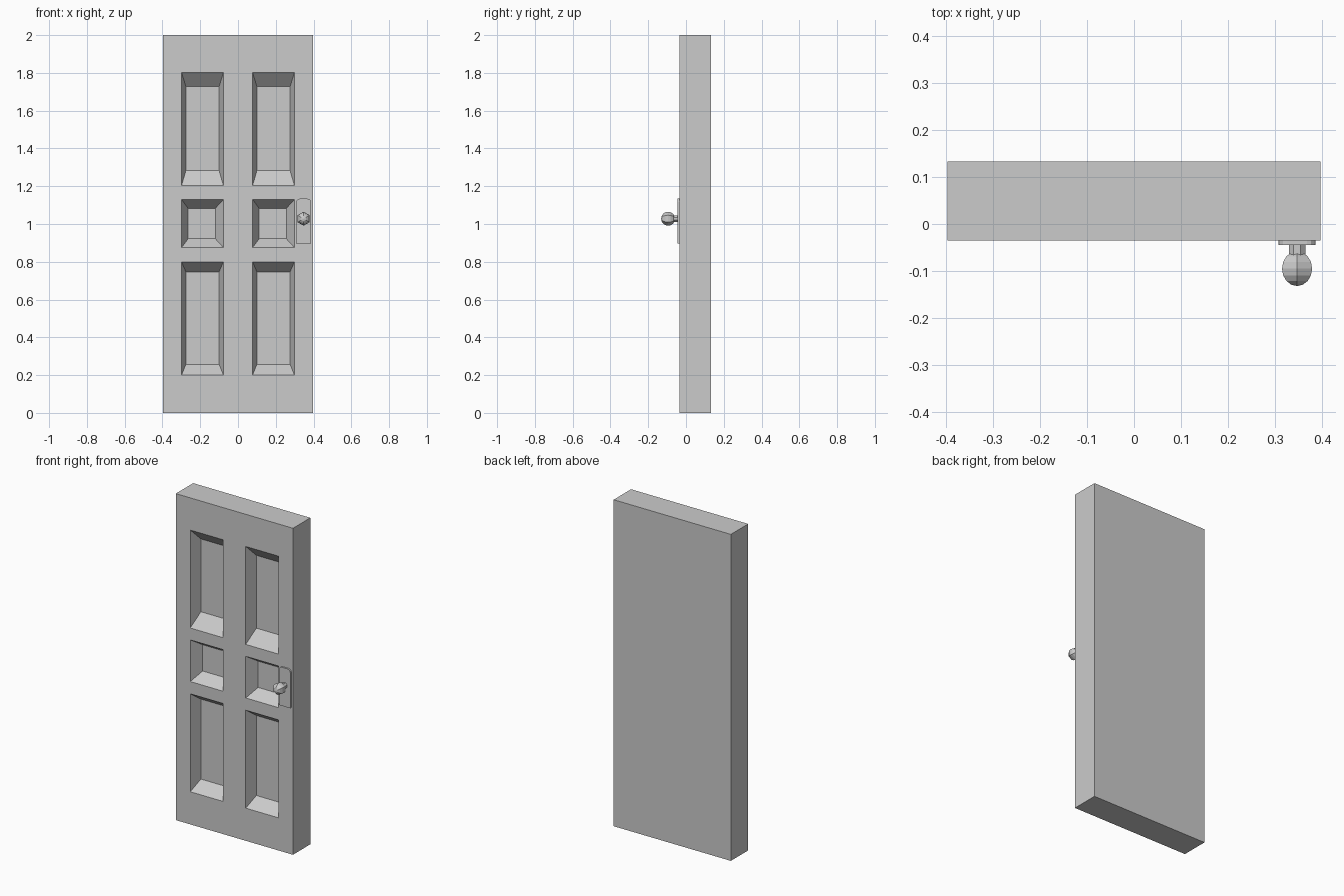
import bpy, bmesh, math
from mathutils import Matrix

if "Cube" in bpy.data.objects:
    bpy.data.objects.remove(bpy.data.objects["Cube"])

FRONT, BACK, HALF = -0.035, 0.133, 0.397
DEPTH = 0.07


def finish(name, bm):
    bmesh.ops.remove_doubles(bm, verts=bm.verts, dist=1e-5)
    bmesh.ops.recalc_face_normals(bm, faces=bm.faces)
    mesh = bpy.data.meshes.new(name)
    bm.to_mesh(mesh)
    bm.free()
    ob = bpy.data.objects.new(name, mesh)
    bpy.context.collection.objects.link(ob)
    return ob


def ring(bm, x0, x1, z0, z1, y):
    return [bm.verts.new((x, y, z)) for x, z in ((x0, z0), (x1, z0), (x1, z1), (x0, z1))]


def bridge(bm, a, b):
    for i in range(len(a)):
        j = (i + 1) % len(a)
        bm.faces.new((a[i], a[j], b[j], b[i]))


# Door slab: a front grid whose panel cells are sunk with sloped sides
# row: (outer bottom, outer top, inner bottom, inner top, left inset, right inset)
rows = [(0.20, 0.80, 0.257, 0.747, 0.023, 0.023),
        (0.875, 1.13, 0.922, 1.083, 0.035, 0.043),
        (1.203, 1.803, 1.282, 1.728, 0.023, 0.023)]
xs = [-HALF, -0.299, -0.077, 0.077, 0.299, HALF]
zs = [0] + [z for r in rows for z in r[:2]] + [2]
bm = bmesh.new()
for i in range(len(xs) - 1):
    for k in range(len(zs) - 1):
        outer = ring(bm, xs[i], xs[i + 1], zs[k], zs[k + 1], FRONT)
        if i % 2 and k % 2:
            _, _, zb, zt, left, right = rows[k // 2]
            inner = ring(bm, xs[i] + left, xs[i + 1] - right, zb, zt, FRONT + DEPTH)
            bridge(bm, outer, inner)
            bm.faces.new(inner)
        else:
            bm.faces.new(outer)
bmesh.ops.remove_doubles(bm, verts=bm.verts, dist=1e-5)
# Sides and back, extruded from the outline of the front
rim = [e for e in bm.edges if e.is_boundary]
ext = bmesh.ops.extrude_edge_only(bm, edges=rim)["geom"]
for v in ext:
    if isinstance(v, bmesh.types.BMVert):
        v.co.y = BACK
bmesh.ops.contextual_create(bm, geom=[e for e in ext if isinstance(e, bmesh.types.BMEdge)])
finish("door_slab", bm)

# Lock plate with rounded top corners
KX, KZ = 0.347, 1.028
px, zb, zt, r = 0.039, 0.898, 1.134, 0.018
profile = [(KX - px, zb), (KX + px, zb)]
for side in (1, -1):
    for s in range(4):
        a = math.radians(30 * s if side > 0 else 90 - 30 * s)
        profile.append((KX + side * (px - r + r * math.cos(a)), zt - r + r * math.sin(a)))
bm = bmesh.new()
loops = [[bm.verts.new((x, y, z)) for x, z in profile] for y in (-0.045, FRONT)]
bridge(bm, *loops)
for l in loops:
    bm.faces.new(l)
finish("lock_plate", bm)

# Knob stem and low-poly ball, both turned around the y axis
turn = Matrix.Rotation(math.radians(90), 4, 'X')
bm = bmesh.new()
bmesh.ops.create_cone(bm, cap_ends=True, segments=8, radius1=0.019, radius2=0.019, depth=0.03,
                      matrix=Matrix.Translation((KX, -0.055, KZ)) @ turn
                      @ Matrix.Rotation(math.radians(22.5), 4, 'Z'))
finish("knob_stem", bm)
bm = bmesh.new()
bmesh.ops.create_uvsphere(bm, u_segments=6, v_segments=8, radius=0.037,
                          matrix=Matrix.Translation((KX, -0.095, KZ)) @ turn)
finish("door_knob", bm)
